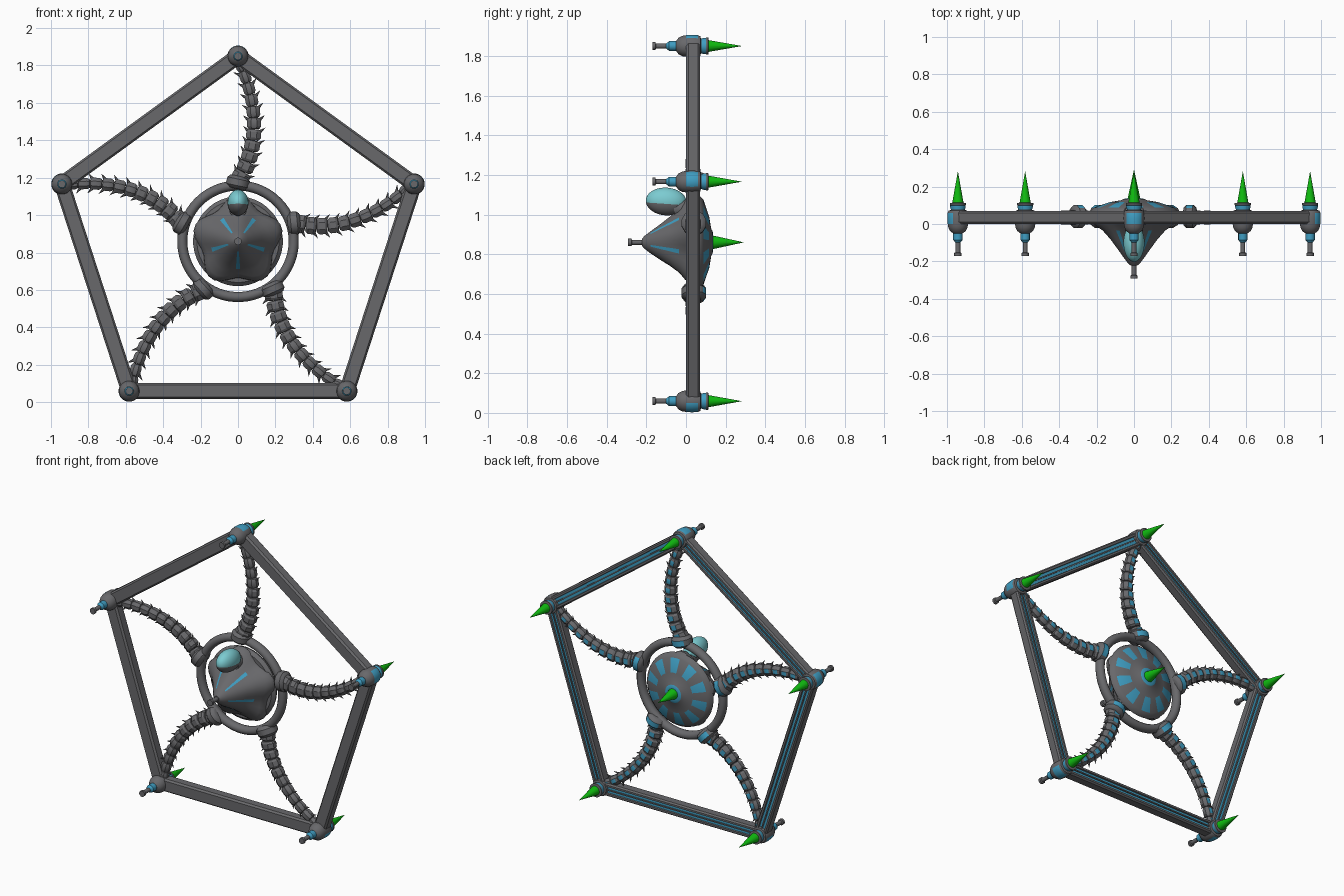
import bpy, bmesh, math
from math import sin, cos, pi, radians
from mathutils import Matrix, Vector
from mathutils.geometry import interpolate_bezier

if "Cube" in bpy.data.objects:
    bpy.data.objects.remove(bpy.data.objects["Cube"])

GREY, BLUE, GREEN, CYAN = range(4)
COLOURS = [("dark_grey", (0.14, 0.14, 0.148)), ("panel_blue", (0.05, 0.34, 0.54)),
           ("spike_green", (0.005, 0.5, 0.005)), ("canopy_cyan", (0.2, 0.6, 0.64))]
MATS = []
for label, rgb in COLOURS:
    m = bpy.data.materials.new(label)
    m.use_nodes = True
    m.diffuse_color = (*rgb, 1)
    m.node_tree.nodes["Principled BSDF"].inputs["Base Color"].default_value = (*rgb, 1)
    MATS.append(m)

CENTRE = Matrix.Translation((0, 0, 0.86))
RADIUS = 0.99


def finish(bm, name, smooth=35):
    bmesh.ops.recalc_face_normals(bm, faces=bm.faces)
    mesh = bpy.data.meshes.new(name)
    for f in bm.faces:
        f.smooth = smooth > 0
    bm.to_mesh(mesh)
    bm.free()
    for m in MATS:
        mesh.materials.append(m)
    mesh.set_sharp_from_angle(angle=radians(smooth))
    obj = bpy.data.objects.new(name, mesh)
    bpy.context.collection.objects.link(obj)
    return obj


def lathe(bm, profile, matrix, n=16, paint=GREY, closed=False, shape=None):
    """Turn (radius, y) points about y; paint is a slot or a rule(row, degrees)."""
    rings = []
    for r, y in profile:
        ring = []
        for i in range(n):
            a = (i - 0.5) * 2 * pi / n
            q = r * (shape(r, a) if shape else 1)
            ring.append(bm.verts.new(matrix @ Vector((q * sin(a), y, q * cos(a)))))
        rings.append(ring)
    rows = len(rings) if closed else len(rings) - 1
    for row in range(rows):
        one, two = rings[row], rings[(row + 1) % len(rings)]
        for i in range(n):
            j = (i + 1) % n
            f = bm.faces.new((one[i], one[j], two[j], two[i]))
            f.material_index = paint(row, i * 360 / n) if callable(paint) else paint
    if not closed:
        for ring, row in ((rings[0], 0), (rings[-1], rows - 1)):
            f = bm.faces.new(ring)
            f.material_index = paint(row, 180) if callable(paint) else paint


def spoke(k):
    return CENTRE @ Matrix.Rotation(radians(72 * k), 4, 'Y')


# Frame bars: extruded section with a blue channel along the back
half = [(0, 0.032), (0.012, 0.042), (0.06, 0.042), (0.07, 0.034),
        (0.07, 0.022), (0.06, 0.02), (0.06, 0.004), (0.067, 0.004)]
section = half + [(y, -z) for y, z in reversed(half)]
for k in range(5):
    bm = bmesh.new()
    M = spoke(k + 0.5) @ Matrix.Translation((0, 0, RADIUS * cos(pi / 5)))
    ends = [[bm.verts.new(M @ Vector((x, y, z))) for y, z in section] for x in (-0.56, 0.56)]
    for i, (y, z) in enumerate(section):
        j = (i + 1) % len(section)
        f = bm.faces.new((ends[0][i], ends[0][j], ends[1][j], ends[1][i]))
        channel = y == section[j][0] == 0.06 and abs(z) < 0.03
        f.material_index = BLUE if channel else GREY
    for e in ends:
        bm.faces.new(e)
    finish(bm, f"frame_bar_{k + 1}", 0)


# Corner hubs with a front nozzle and a back spike
def hub_paint(row, deg):
    outward = min(deg, 360 - deg) < 40
    return BLUE if row in (8, 9) or (row in (3, 4) and outward) else GREY


def nozzle_paint(row, deg):
    return BLUE if row < 2 else GREY


hub = [(0.025, -0.05), (0.042, -0.038), (0.052, -0.018), (0.055, 0), (0.057, 0.03), (0.055, 0.06),
       (0.05, 0.072), (0.038, 0.075), (0.038, 0.078), (0.042, 0.09), (0.042, 0.1),
       (0.044, 0.102), (0.044, 0.112), (0.03, 0.114)]
nozzle = [(0.025, -0.045), (0.025, -0.085), (0.013, -0.1), (0.013, -0.152),
          (0.02, -0.155), (0.02, -0.17)]
for k in range(5):
    M = spoke(k) @ Matrix.Translation((0, 0, RADIUS))
    bm = bmesh.new()
    lathe(bm, hub, M, 20, hub_paint)
    finish(bm, f"corner_hub_{k + 1}")
    bm = bmesh.new()
    lathe(bm, nozzle, M, 14, nozzle_paint)
    finish(bm, f"corner_nozzle_{k + 1}")
    bm = bmesh.new()
    lathe(bm, [(0.031, 0.11), (0.0005, 0.28)], M, 14, GREEN)
    finish(bm, f"corner_spike_{k + 1}")

# Central ring
bm = bmesh.new()
tube = [(0.298 + 0.027 * cos(t * pi / 6), 0.04 + 0.03 * sin(t * pi / 6)) for t in range(12)]
lathe(bm, tube, CENTRE, 60, closed=True)
finish(bm, "central_ring")

# Jointed arms: tapering beads with side thorns
bead = [(0.6, -0.5), (0.78, -0.46), (1, -0.25), (1, 0.25), (0.78, 0.46), (0.6, 0.5)]
COUNT = 11


def bead_paint(row, deg):
    return BLUE if row == 2 and deg < 1 else GREY


path = interpolate_bezier(Vector((0, 0.035, 0.32)), Vector((0.12, 0.035, 0.5)),
                          Vector((0.11, 0.035, 0.75)), Vector((0, 0.035, 0.97)), COUNT + 1)
for k in range(5):
    bm = bmesh.new()
    for i in range(COUNT):
        a, b = path[i], path[i + 1]
        t = (b - a).normalized()
        side = t.cross(Vector((0, 1, 0)))
        frame = Matrix((side, t, Vector((0, 1, 0)))).transposed().to_4x4()
        M = spoke(k) @ Matrix.Translation((a + b) / 2) @ frame
        length = (b - a).length
        w = 0.052 - 0.024 * i / COUNT
        d = 0.041 - 0.013 * i / COUNT
        lathe(bm, bead, M @ Matrix.Diagonal((w, length, d, 1)), 8, bead_paint)
        for s in (-1, 1):
            thorn = (M @ Matrix.Translation((s * w * 0.7, length * 0.3, 0))
                     @ Matrix.Rotation(radians(-50 * s), 4, 'Z'))
            lathe(bm, [(0.01, 0), (0.0005, 0.038)], thorn, 6)
    finish(bm, f"jointed_arm_{k + 1}", 30)
    # Collar clamping the arm to the ring
    bm = bmesh.new()
    tilt = Matrix.Rotation(radians(12), 4, 'Y')
    axis = Matrix(((1, 0, 0), (0, 0, 1), (0, 1, 0))).to_4x4()
    M = spoke(k) @ Matrix.Translation((0, 0.04, 0.315)) @ tilt @ axis
    lathe(bm, bead, M @ Matrix.Diagonal((0.064, 0.07, 0.064, 1)), 12,
          lambda row, deg: BLUE if row == 2 and min(deg, 360 - deg) < 40 else GREY)
    finish(bm, f"arm_collar_{k + 1}")


# Nose cone flaring into five lobes, striped along the valleys
def lobes(r, a):
    return 1 + 0.11 * min(1, max(0, (r - 0.07) / 0.12)) * cos(5 * a)


def nose_paint(row, deg):
    valley = abs(deg % 72 - 36) < 2
    return BLUE if valley and 2 <= row <= 4 else GREY


bm = bmesh.new()
nose = [(0.018, -0.222), (0.032, -0.21), (0.055, -0.18), (0.09, -0.13), (0.125, -0.08), (0.16, -0.035),
        (0.195, -0.005), (0.218, 0.02), (0.222, 0.045), (0.21, 0.06)]
lathe(bm, nose, CENTRE, 40, nose_paint, shape=lobes)
finish(bm, "nose_cone", 40)
bm = bmesh.new()
lathe(bm, [(0.013, -0.2), (0.013, -0.272), (0.02, -0.276), (0.02, -0.292)], CENTRE, 14)
finish(bm, "nose_probe")


# Back dish with a ring of blue windows
def dish_paint(row, deg):
    window = round(deg / 9) % 4 < 2
    return BLUE if (row == 3 and window) or row == 6 else GREY


bm = bmesh.new()
dish = [(0.22, 0.035), (0.24, 0.055), (0.235, 0.07), (0.215, 0.088), (0.13, 0.117),
        (0.065, 0.128), (0.058, 0.134), (0.036, 0.137)]
lathe(bm, dish, CENTRE, 40, dish_paint)
finish(bm, "back_dish")
bm = bmesh.new()
lathe(bm, [(0.036, 0.13), (0.0005, 0.29)], CENTRE, 16, GREEN)
finish(bm, "back_spike")

# Canopy pod: cyan glass over a grey belly
bm = bmesh.new()
bmesh.ops.create_uvsphere(bm, u_segments=28, v_segments=18, radius=1)
for f in bm.faces:
    f.material_index = CYAN if f.calc_center_median().z > -0.17 else GREY
bmesh.ops.transform(bm, verts=bm.verts, matrix=Matrix.Translation((0, -0.1, 1.066))
                    @ Matrix.Rotation(radians(-4), 4, 'X') @ Matrix.Diagonal((0.056, 0.103, 0.07, 1)))
finish(bm, "canopy_pod", 60)
bm = bmesh.new()
lathe(bm, [(0.045, -0.06), (0.05, 0.03)], Matrix.Translation((0, 0, 1.03)), 14)
finish(bm, "canopy_mount")
